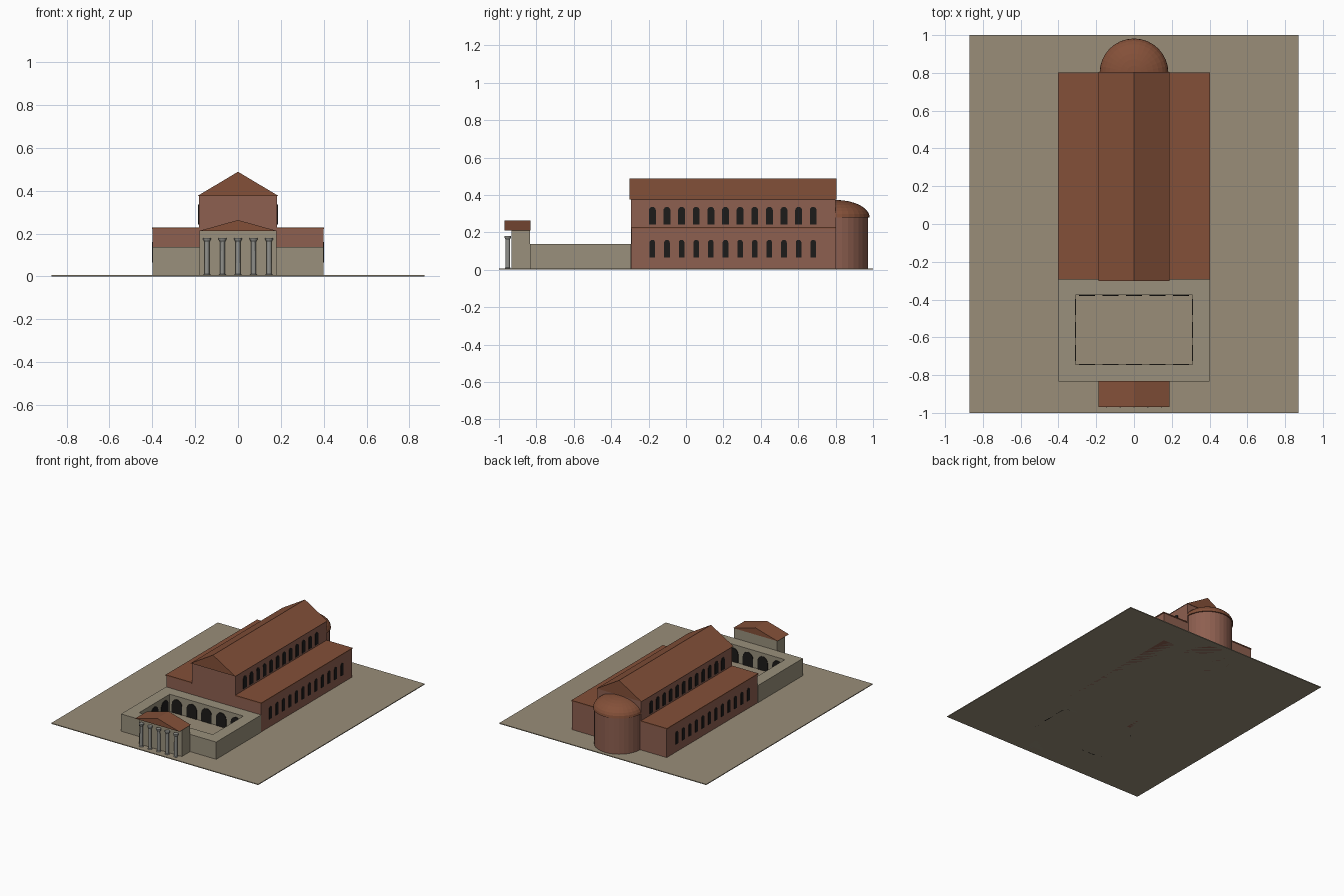
import bpy, bmesh, math
from mathutils import Matrix, Vector

if "Cube" in bpy.data.objects:
    bpy.data.objects.remove(bpy.data.objects["Cube"])


def material(name, rgb):
    m = bpy.data.materials.new(name)
    m.diffuse_color = (*rgb, 1)
    m.use_nodes = True
    m.node_tree.nodes["Principled BSDF"].inputs["Base Color"].default_value = m.diffuse_color
    return m


GROUND = material("earth", (0.32, 0.27, 0.19))
STONE = material("pale_stone", (0.32, 0.28, 0.20))
BRICK = material("brick", (0.27, 0.115, 0.08))
ROOF = material("roof_tile", (0.23, 0.08, 0.04))
DARK = material("dark_opening", (0.012, 0.011, 0.01))
MARBLE = material("grey_marble", (0.28, 0.28, 0.26))


def finish(name, bm, mat):
    bmesh.ops.recalc_face_normals(bm, faces=bm.faces)
    me = bpy.data.meshes.new(name)
    bm.to_mesh(me)
    bm.free()
    me.materials.append(mat)
    ob = bpy.data.objects.new(name, me)
    bpy.context.collection.objects.link(ob)
    return ob


def prism(bm, outline, depth, matrix=Matrix()):
    """Extrude an (x, z) outline along +y, then place it with a matrix."""
    vs = [bm.verts.new(matrix @ Vector((x, 0, z))) for x, z in outline]
    face = bm.faces.new(vs)
    out = bmesh.ops.extrude_face_region(bm, geom=[face])
    moved = [g for g in out["geom"] if isinstance(g, bmesh.types.BMVert)]
    bmesh.ops.translate(bm, verts=moved, vec=matrix.to_3x3() @ Vector((0, depth, 0)))


def solid(name, outline, y0, y1, mat):
    bm = bmesh.new()
    prism(bm, outline, y1 - y0, Matrix.Translation((0, y0, 0)))
    return finish(name, bm, mat)


def box(name, x0, x1, y0, y1, z0, z1, mat):
    return solid(name, [(x0, z0), (x1, z0), (x1, z1), (x0, z1)], y0, y1, mat)


def gable(name, half, y0, y1, z0, z1, mat):
    return solid(name, [(-half, z0), (half, z0), (0, z1)], y0, y1, mat)


def arch(width, z0, z1, steps=8):
    """Round-headed opening outline."""
    r = width / 2
    pts = [(-r, z0), (r, z0)]
    for i in range(steps + 1):
        a = math.pi * i / steps
        pts.append((r * math.cos(a), z1 - r + r * math.sin(a)))
    return pts


def lathe(bm, profile, sides, cx, cy):
    """Closed solid of revolution from (radius, z) points."""
    rings = []
    for r, z in profile:
        rings.append([bm.verts.new((cx + r * math.cos(2 * math.pi * i / sides),
                                    cy + r * math.sin(2 * math.pi * i / sides), z))
                      for i in range(sides)])
    for a, b in zip(rings, rings[1:]):
        for i in range(sides):
            j = (i + 1) % sides
            bm.faces.new((a[i], a[j], b[j], b[i]))
    bm.faces.new(rings[0])
    bm.faces.new(rings[-1])


def mirror_x(ob):
    ob.modifiers.new("mirror", "MIRROR").use_axis[0] = True


# Ground slab
box("ground", -0.87, 0.87, -1, 1, 0, 0.006, GROUND)

# Nave with gabled roof
box("nave_walls", -0.183, 0.183, -0.293, 0.80, 0, 0.376, BRICK)
gable("nave_roof", 0.188, -0.301, 0.804, 0.376, 0.488, ROOF)

# Side aisles with flat roofs
mirror_x(box("aisle_walls", 0.183, 0.398, -0.292, 0.80, 0, 0.221, BRICK))
mirror_x(box("aisle_roofs", 0.183, 0.402, -0.295, 0.803, 0.221, 0.229, ROOF))


# Rows of arched windows on both flanks
def window_row(name, x, width, z0, z1):
    bm = bmesh.new()
    for i in range(12):
        m = Matrix.Translation((x + 0.004, -0.18 + 0.0782 * i, 0)) @ Matrix.Rotation(math.pi / 2, 4, "Z")
        prism(bm, arch(width, z0, z1), 0.010, m)
    mirror_x(finish(name, bm, DARK))


window_row("nave_windows", 0.183, 0.037, 0.242, 0.336)
window_row("aisle_windows", 0.398, 0.030, 0.066, 0.160)

# Apse drum and its half-dome
bm = bmesh.new()
lathe(bm, [(0.174, 0), (0.174, 0.282)], 32, 0, 0.80)
finish("apse_wall", bm, BRICK)
bm = bmesh.new()
dome = [(0.182 * math.cos(a), 0.280 + 0.093 * math.sin(a))
        for a in [math.pi / 2 * i / 8 * 0.99 for i in range(9)]]
lathe(bm, dome, 32, 0, 0.80)
finish("apse_dome", bm, ROOF)

# Atrium: walled ring around an open court
bm = bmesh.new()
loops = []
for hx, y0, y1, z in [(0.40, -0.833, -0.293, 0), (0.40, -0.833, -0.293, 0.137),
                      (0.31, -0.745, -0.377, 0.137), (0.31, -0.745, -0.377, 0)]:
    loops.append([bm.verts.new((x, y, z)) for x, y in
                  [(-hx, y0), (hx, y0), (hx, y1), (-hx, y1)]])
for k in range(4):
    a, b = loops[k], loops[(k + 1) % 4]
    for i in range(4):
        j = (i + 1) % 4
        bm.faces.new((a[i], a[j], b[j], b[i]))
finish("atrium_walls", bm, STONE)

# Court arcade: five arches on the long sides, three on the short ones
bm = bmesh.new()
for half_turn in (0, math.pi):
    for count, length, offset, turn in [(5, 0.62, 0.184, 0), (3, 0.368, 0.31, math.pi / 2)]:
        step = length / count
        for i in range(count):
            m = (Matrix.Translation((0, -0.561, 0))
                 @ Matrix.Rotation(half_turn + turn, 4, "Z")
                 @ Matrix.Translation(((i - (count - 1) / 2) * step, offset - 0.004, 0)))
            prism(bm, arch(0.085, 0, 0.112), 0.008, m)
finish("court_arches", bm, DARK)

# Gatehouse with gabled roof and a row of columns
box("gatehouse", -0.18, 0.18, -0.932, -0.833, 0, 0.211, STONE)
gable("gatehouse_roof", 0.187, -0.970, -0.832, 0.211, 0.263, ROOF)
bm = bmesh.new()
for i in range(5):
    lathe(bm, [(0.016, 0), (0.016, 0.008), (0.012, 0.012), (0.011, 0.160),
               (0.018, 0.172), (0.018, 0.180)], 12, (i - 2) * 0.0725, -0.953)
finish("gatehouse_columns", bm, MARBLE)
